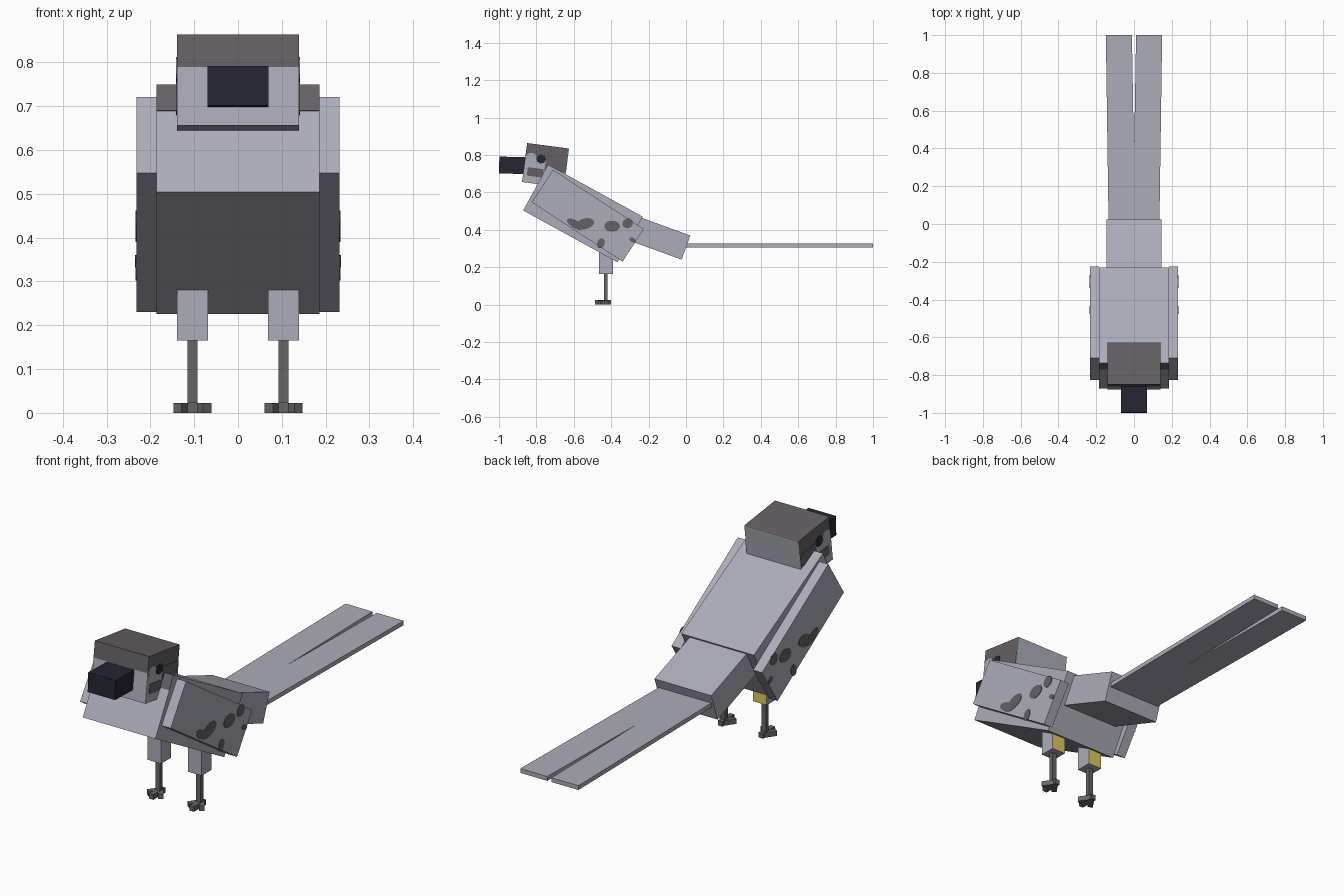
import bpy, bmesh, math
from mathutils import Matrix, Vector

cube = bpy.data.objects.get("Cube")
if cube:
    bpy.data.objects.remove(cube, do_unlink=True)


def material(name, rgb):
    lin = [(c / 255 / 12.92) if c < 11 else ((c / 255 + 0.055) / 1.055) ** 2.4 for c in rgb]
    m = bpy.data.materials.new(name)
    m.use_nodes = True
    m.diffuse_color = (*lin, 1)
    bsdf = next(n for n in m.node_tree.nodes if n.type == 'BSDF_PRINCIPLED')
    bsdf.inputs["Base Color"].default_value = (*lin, 1)
    return m


GREY = material("pale_grey", (172, 172, 186))
DARK = material("charcoal_grey", (101, 96, 100))
BLACK = material("beak_black", (38, 38, 52))
YELLOW = material("straw_yellow", (224, 198, 100))
LEG = material("leg_grey", (104, 101, 102))


def finish(name, bm, mats):
    bmesh.ops.recalc_face_normals(bm, faces=bm.faces)
    me = bpy.data.meshes.new(name)
    bm.to_mesh(me)
    bm.free()
    for m in mats:
        me.materials.append(m)
    ob = bpy.data.objects.new(name, me)
    bpy.context.collection.objects.link(ob)
    return ob


def frame(y, z, pitch):
    """Placement on the centre plane, nose raised by pitch degrees."""
    return Matrix.Translation((0, y, z)) @ Matrix.Rotation(math.radians(-pitch), 4, 'X')


def box(name, size, centre, mat, base=Matrix(), turn=0):
    bm = bmesh.new()
    bmesh.ops.create_cube(bm, size=1, matrix=Matrix.Diagonal((*size, 1)))
    ob = finish(name, bm, [mat])
    ob.matrix_world = base @ Matrix.Translation(centre) @ Matrix.Rotation(math.radians(turn), 4, 'Z')
    return ob


def spot(name, x, y, z, ry, rz, mat, base=Matrix(), tilt=0, sides=14):
    """Thin oval plate facing sideways."""
    bm = bmesh.new()
    bmesh.ops.create_cone(bm, cap_ends=True, segments=sides, radius1=1, radius2=1, depth=0.004)
    bm.transform(Matrix.Diagonal((rz, ry, 1, 1)))
    bm.transform(Matrix.Rotation(math.pi / 2, 4, 'Y'))
    ob = finish(name, bm, [mat])
    ob.matrix_world = base @ Matrix.Translation((x, y, z)) @ Matrix.Rotation(math.radians(tilt), 4, 'X')
    return ob


SIDES = (("left", 1), ("right", -1))

# Body with a dark collar band at the top of its front face
body = frame(-0.551, 0.487, 28.8)
box("body", (0.372, 0.576, 0.279), (0, 0, 0), GREY, body)
box("collar_band", (0.372, 0.004, 0.067), (0, -0.288, 0.106), DARK, body)

# Head: pale lower block, dark cap, beak
head = frame(-0.751, 0.745, 7.5)
box("head", (0.278, 0.226, 0.135), (0, 0, -0.0375), GREY, head)
box("head_cap", (0.278, 0.222, 0.075), (0, -0.002, 0.0675), DARK, head)
box("head_back", (0.278, 0.004, 0.075), (0, 0.111, 0.0675), GREY, head)
box("beak", (0.14, 0.2, 0.09), (0, 0, 0), BLACK, frame(-0.899, 0.744, 1.5))

# Cheek markings and eyes
for side, s in SIDES:
    x = s * 0.139
    box(side + "_cheek_back", (0.004, 0.115, 0.06), (x, 0.055, 0.005), DARK, head)
    box(side + "_cheek_front", (0.004, 0.085, 0.045), (x, -0.05, -0.045), DARK, head)
    spot(side + "_brow_patch", x, -0.08, 0.032, 0.03, 0.025, GREY, head, sides=8)
    spot(side + "_eye", s * 0.1395, -0.028, 0.03, 0.026, 0.025, BLACK, head, sides=8)

# Wings with oval flank spots: (y, z, radius y, radius z, tilt)
wing = frame(-0.525, 0.4755, 33.2)
FLANK = [(-0.54, 0.432, 0.05, 0.029, 15), (-0.593, 0.43, 0.05, 0.021, -30),
         (-0.395, 0.419, 0.042, 0.03, 0), (-0.312, 0.434, 0.028, 0.026, 20),
         (-0.455, 0.328, 0.02, 0.027, -20), (-0.286, 0.346, 0.018, 0.012, -30)]
for side, s in SIDES:
    box(side + "_wing", (0.046, 0.58, 0.208), (s * 0.209, 0, 0), GREY, wing)
    for i, (y, z, ry, rz, tilt) in enumerate(FLANK):
        spot(f"{side}_wing_spot_{i + 1}", s * (0.232 + i * 0.0001), y, z, ry, rz, DARK, tilt=tilt)

# Tail base
box("tail_base", (0.291, 0.34, 0.137), (0, 0, 0), GREY, frame(-0.16, 0.363, 20))

# Two long tail feathers that spread slightly apart
for side, s in SIDES:
    outline = [(0, -0.04), (0, 0.36), (0.011, 1.0), (0.149, 1.0), (0.134, -0.04)]
    bm = bmesh.new()
    f = bm.faces.new([bm.verts.new((s * px, py, 0.306)) for px, py in outline])
    top = bmesh.ops.extrude_face_region(bm, geom=[f])["geom"]
    bmesh.ops.translate(bm, vec=(0, 0, 0.02), verts=[v for v in top if isinstance(v, bmesh.types.BMVert)])
    finish(side + "_tail_feather", bm, [GREY])

# Legs: thigh with yellow rear face, thin shank, three splayed toes
for side, s in SIDES:
    x = s * 0.104
    thigh = box(side + "_thigh", (0.07, 0.073, 0.155), (x, -0.428, 0.2425), GREY)
    thigh.data.materials.append(YELLOW)
    for p in thigh.data.polygons:
        p.material_index = 1 if p.normal.y > 0.9 else 0
    box(side + "_shank", (0.023, 0.02, 0.15), (x, -0.429, 0.094), LEG)
    box(side + "_middle_toe", (0.023, 0.087, 0.024), (x, -0.4435, 0.012), LEG)
    for toe, t in (("outer", 1), ("inner", -1)):
        box(f"{side}_{toe}_toe", (0.023, 0.055, 0.023), (x + s * t * 0.018, -0.441, 0.0115), LEG,
            turn=s * t * 35)
